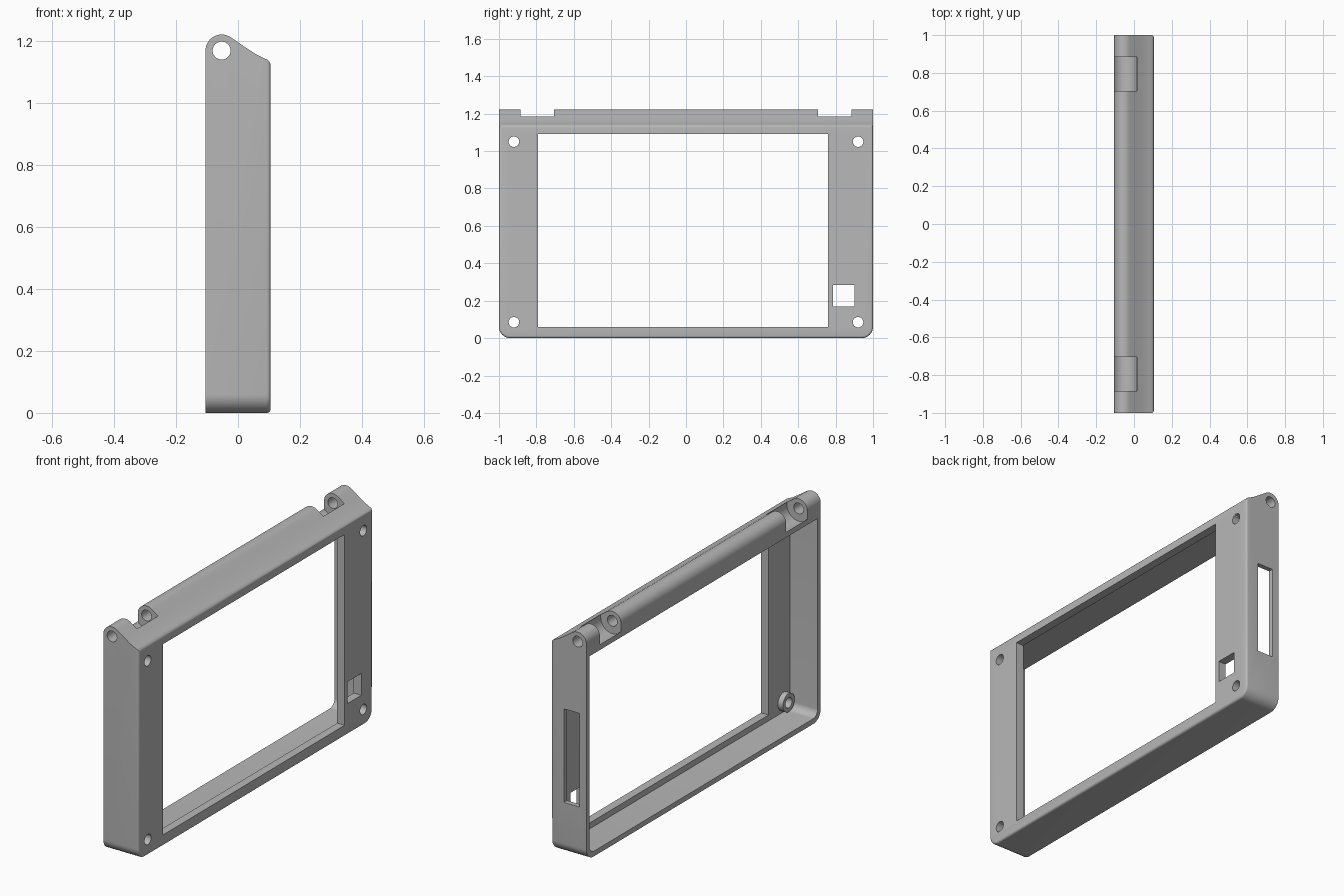
import bpy, bmesh
from math import sin, cos, radians
from mathutils import Vector

old = bpy.data.objects.get("Cube")
if old:
    bpy.data.objects.remove(old, do_unlink=True)

grey = bpy.data.materials.new("plain grey")
grey.use_nodes = True
grey.diffuse_color = (0.48, 0.48, 0.48, 1)
grey.node_tree.nodes["Principled BSDF"].inputs["Base Color"].default_value = (0.48, 0.48, 0.48, 1)

BACK, FACE, PLATE = -0.105, 0.105, 0.06   # back rim, outer face, inner side of face plate
PIN = (-0.053, 1.17)                      # hinge axis in x, z


def arc(cx, cy, r, a0, a1, n):
    return [(cx + r * cos(radians(a0 + (a1 - a0) * i / n)),
             cy + r * sin(radians(a0 + (a1 - a0) * i / n))) for i in range(n + 1)]


def circle(cx, cy, r, n=32):
    return arc(cx, cy, r, 0, 360, n)[:-1]


def rect(a0, a1, b0, b1):
    return [(a0, b0), (a1, b0), (a1, b1), (a0, b1)]


def prism(name, pts, axis, lo, hi):
    """Extrude a profile along x (points are y, z) or along y (points are x, z)."""
    bm = bmesh.new()
    place = (lambda p: (lo, p[0], p[1])) if axis == "x" else (lambda p: (p[0], lo, p[1]))
    face = bm.faces.new([bm.verts.new(place(p)) for p in pts])
    out = bmesh.ops.extrude_face_region(bm, geom=[face])
    shift = Vector((hi - lo, 0, 0) if axis == "x" else (0, hi - lo, 0))
    bmesh.ops.translate(bm, vec=shift, verts=[v for v in out["geom"] if isinstance(v, bmesh.types.BMVert)])
    bmesh.ops.recalc_face_normals(bm, faces=bm.faces)
    mesh = bpy.data.meshes.new(name)
    bm.to_mesh(mesh)
    bm.free()
    obj = bpy.data.objects.new(name, mesh)
    bpy.context.collection.objects.link(obj)
    mesh.materials.append(grey)
    return obj


def combine(target, tool, operation="DIFFERENCE"):
    mod = target.modifiers.new("combine", "BOOLEAN")
    mod.operation, mod.solver, mod.object = operation, "EXACT", tool
    bpy.context.view_layer.objects.active = target
    bpy.ops.object.modifier_apply(modifier=mod.name)
    bpy.data.objects.remove(tool, do_unlink=True)


# Solid body: side profile with hinge barrel and sloping top lip
profile = [(BACK, 0), (FACE, 0), (FACE, 1.136), (0.08, 1.147), (0.06, 1.157), (0.04, 1.17),
           (0.02, 1.183), (0, 1.197)] + arc(*PIN, 0.052, 52, 180, 14)
frame = prism("bezel_frame", profile, "y", -1, 1)

# Round the lower corners, then soften the outline of the outer face
bm = bmesh.new()
bm.from_mesh(frame.data)
corners = [e for e in bm.edges if all(v.co.z < 0.001 and abs(v.co.y) > 0.99 for v in e.verts)
           and abs(e.verts[0].co.x - e.verts[1].co.x) > 0.1]
bmesh.ops.bevel(bm, geom=corners, offset=0.06, segments=10, profile=0.5, affect="EDGES")
rim = [e for e in bm.edges if all(v.co.x > FACE - 0.001 for v in e.verts)]
bmesh.ops.bevel(bm, geom=rim, offset=0.012, segments=4, profile=0.5, affect="EDGES")
bm.to_mesh(frame.data)
bm.free()

# Hollow the back
w, r, floor = 0.974, 0.04, 0.028
hollow = (arc(-w + r, floor + r, r, 180, 270, 8) + arc(w - r, floor + r, r, 270, 360, 8)
          + [(w, 1.095), (-w, 1.095)])
combine(frame, prism("hollow", hollow, "x", -0.3, PLATE))

# Screw bosses inside the corners, with holes through the face
screws = [(y, z) for y in (-0.92, 0.92) for z in (0.085, 1.05)]
for y, z in screws:
    combine(frame, prism("screw_boss", circle(y, z, 0.05), "x", 0.03, 0.08), "UNION")
for y, z in screws:
    combine(frame, prism("screw_hole", circle(y, z, 0.028), "x", 0, 0.3))

# Screen window, small square port and slot in the side wall
combine(frame, prism("window", rect(-0.79, 0.76, 0.06, 1.09), "x", 0, 0.3))
combine(frame, prism("port", rect(0.785, 0.902, 0.168, 0.285), "x", 0, 0.3))
combine(frame, prism("side_slot", rect(-0.065, 0.03, 0.28, 0.785), "y", 0.94, 1.1))

# Hinge notches with a rounded bottom, and the pin hole along the whole barrel
notch = arc(*PIN, 0.069, 180, 360, 20) + [(PIN[0] + 0.069, 1.3), (PIN[0] - 0.069, 1.3)]
for y in (-0.795, 0.795):
    combine(frame, prism("hinge_notch", notch, "y", y - 0.09, y + 0.09))
combine(frame, prism("pin_hole", circle(*PIN, 0.029), "y", -1.1, 1.1))

# Smooth shading with sharp edges kept
for o in bpy.context.selected_objects:
    o.select_set(False)
frame.select_set(True)
bpy.context.view_layer.objects.active = frame
bpy.ops.object.shade_smooth_by_angle(angle=radians(30))
